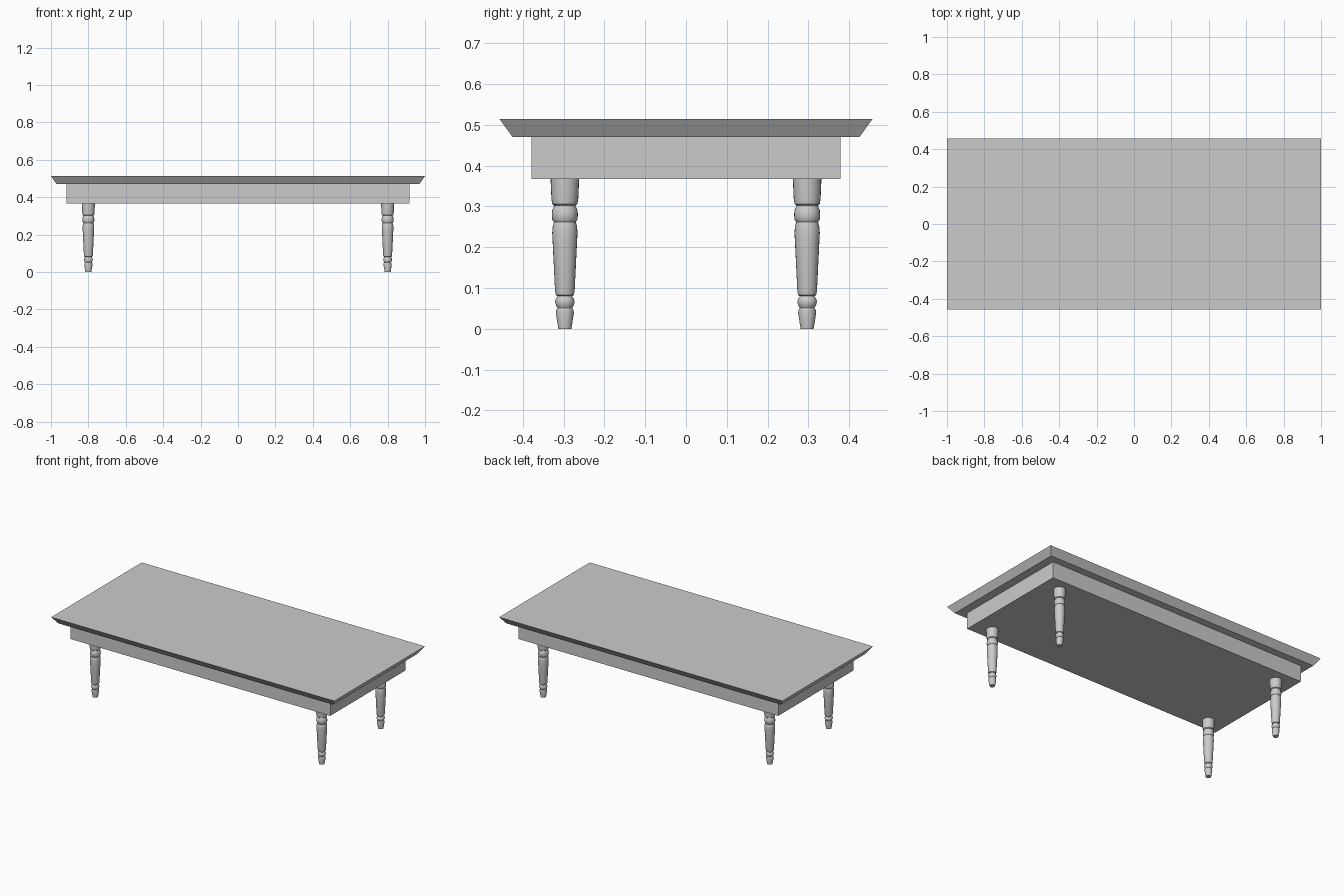
import bpy
import bmesh
import math

cube = bpy.data.objects.get("Cube")
if cube:
    bpy.data.objects.remove(cube, do_unlink=True)

# One plain grey finish
grey = bpy.data.materials.new("plain grey")
grey.use_nodes = True
colour = (0.6, 0.6, 0.6, 1)
grey.diffuse_color = colour
grey.node_tree.nodes["Principled BSDF"].inputs["Base Color"].default_value = colour


def add_object(name, bm):
    bmesh.ops.recalc_face_normals(bm, faces=bm.faces)
    mesh = bpy.data.meshes.new(name)
    bm.to_mesh(mesh)
    bm.free()
    mesh.materials.append(grey)
    obj = bpy.data.objects.new(name, mesh)
    bpy.context.collection.objects.link(obj)
    return obj


def slab(name, bottom, top, z0, z1):
    """Box whose bottom and top half sizes may differ."""
    bm = bmesh.new()
    bmesh.ops.create_cube(bm, size=2)
    for v in bm.verts:
        half, z = (top, z1) if v.co.z > 0 else (bottom, z0)
        v.co = (v.co.x * half[0], v.co.y * half[1], z)
    return add_object(name, bm)


def turned_leg(name, profile, x, y, sides=24):
    """Lathe a radius/height profile into a capped leg."""
    bm = bmesh.new()
    rings = []
    for r, z in profile:
        angles = [2 * math.pi * i / sides for i in range(sides)]
        rings.append([bm.verts.new((r * math.cos(a), r * math.sin(a), z)) for a in angles])
    for low, high in zip(rings, rings[1:]):
        for i in range(sides):
            j = (i + 1) % sides
            bm.faces.new((low[i], low[j], high[j], high[i]))
    bm.faces.new(rings[0][::-1])
    bm.faces.new(rings[-1])
    obj = add_object(name, bm)
    obj.location = (x, y, 0)
    bpy.ops.object.select_all(action="DESELECT")
    obj.select_set(True)
    bpy.context.view_layer.objects.active = obj
    bpy.ops.object.shade_smooth_by_angle(angle=math.radians(30))


# Table top with undercut edge, and the apron block below it
slab("table_top", (0.97, 0.425), (1.0, 0.457), 0.47, 0.514)
slab("apron", (0.917, 0.379), (0.917, 0.379), 0.367, 0.47)

# Turned leg: foot, small bead, tapered shaft, large bead, flared head
leg_profile = [
    (0.016, 0), (0.022, 0.038), (0.021, 0.047), (0.018, 0.051),
    (0.022, 0.058), (0.024, 0.066), (0.022, 0.074), (0.018, 0.08),
    (0.022, 0.083), (0.024, 0.092), (0.030, 0.215), (0.031, 0.235),
    (0.030, 0.25), (0.027, 0.262), (0.031, 0.268), (0.032, 0.28),
    (0.031, 0.291), (0.026, 0.302), (0.031, 0.306), (0.033, 0.32),
    (0.035, 0.367),
]
for end, sx in (("left", 1), ("right", -1)):
    for side, sy in (("front", -1), ("back", 1)):
        turned_leg(f"{side}_{end}_leg", leg_profile, sx * 0.8, sy * 0.297)
